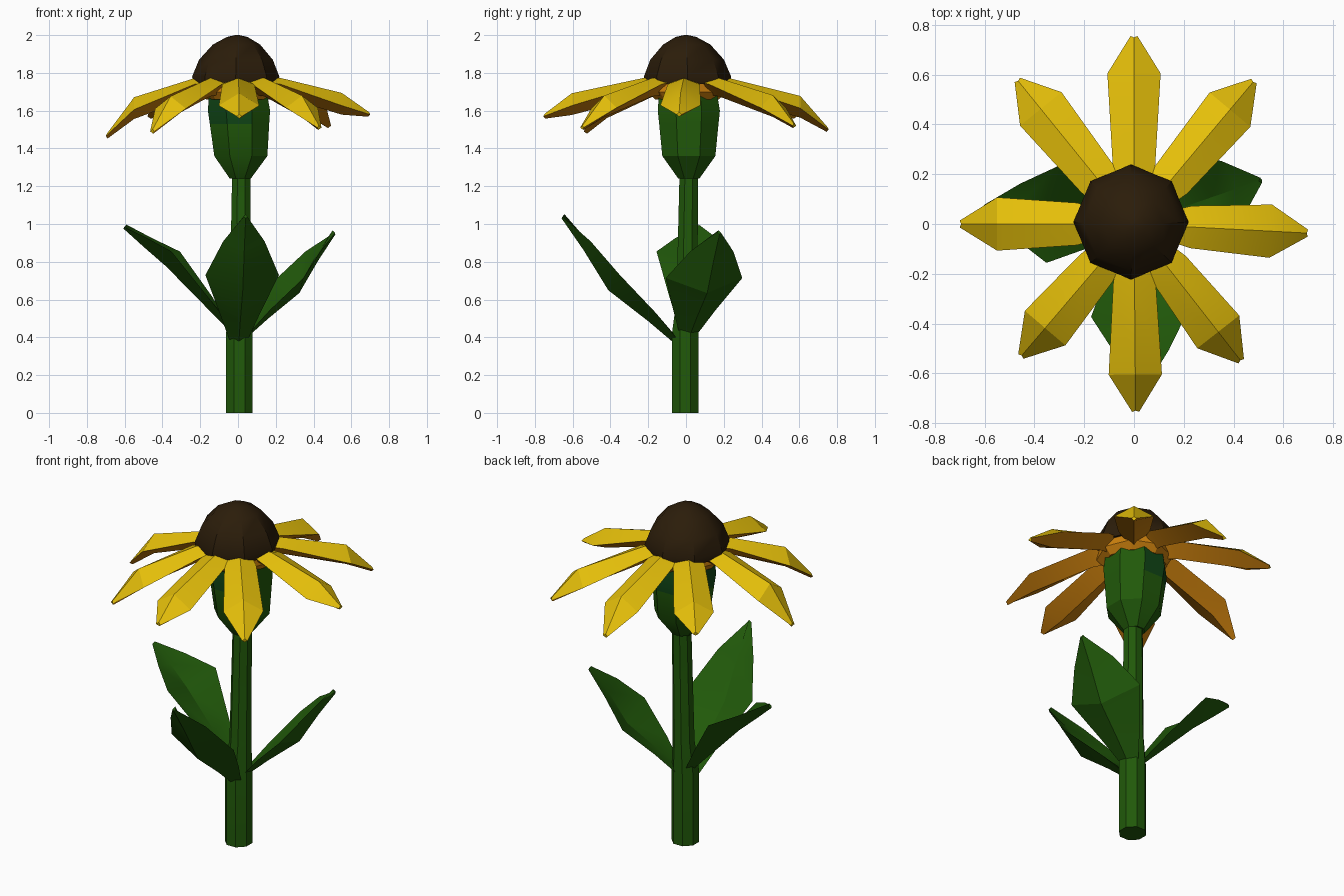
import bpy
import bmesh
from math import cos, sin, pi, radians
from mathutils import Matrix, Vector

cube = bpy.data.objects.get("Cube")
if cube:
    bpy.data.objects.remove(cube, do_unlink=True)


def material(name, rgb):
    mat = bpy.data.materials.new(name)
    mat.use_nodes = True
    mat.diffuse_color = (*rgb, 1)
    mat.node_tree.nodes["Principled BSDF"].inputs["Base Color"].default_value = (*rgb, 1)
    return mat


green = material("leaf green", (0.015, 0.1, 0.003))
dark_green = material("deep green", (0.005, 0.06, 0.008))
yellow = material("petal yellow", (0.78, 0.52, 0.003))
orange = material("petal underside orange", (0.6, 0.215, 0.004))
brown = material("cone dark brown", (0.024, 0.012, 0.003))


def skin(name, rings, mats, smooth, lower_sides=()):
    """Bridge rings of points into a closed skin; lower_sides take the second material."""
    bm = bmesh.new()
    loops = [[bm.verts.new(p) for p in ring] for ring in rings]
    count = len(loops[0])
    for a, b in zip(loops, loops[1:]):
        for i in range(count):
            j = (i + 1) % count
            face = bm.faces.new((a[i], a[j], b[j], b[i]))
            face.material_index = 1 if i in lower_sides else 0
    bm.faces.new(loops[0][::-1])
    bm.faces.new(loops[-1])
    bmesh.ops.recalc_face_normals(bm, faces=bm.faces)
    mesh = bpy.data.meshes.new(name)
    bm.to_mesh(mesh)
    bm.free()
    for mat in mats:
        mesh.materials.append(mat)
    obj = bpy.data.objects.new(name, mesh)
    bpy.context.collection.objects.link(obj)
    bpy.ops.object.select_all(action="DESELECT")
    obj.select_set(True)
    bpy.context.view_layer.objects.active = obj
    bpy.ops.object.shade_smooth_by_angle(angle=radians(smooth))
    return obj


def turned(name, profile, mats, start, smooth):
    """Eight-sided form from rows of centre x, centre y, radius, height."""
    rings = [[(x + r * cos(start + k * pi / 4), y + r * sin(start + k * pi / 4), z)
              for k in range(8)] for x, y, r, z in profile]
    return skin(name, rings, mats, smooth)


def blade(name, rows, angle, mats):
    """Pointed blade from rows of half width and (radius, height) of top, edge, bottom."""
    spin = Matrix.Rotation(radians(angle), 3, "Z")
    rings = []
    for half, top, edge, low in rows:
        ring = [(top[0], 0, top[1]), (edge[0], half, edge[1]),
                (low[0], 0, low[1]), (edge[0], -half, edge[1])]
        rings.append([spin @ Vector(p) for p in ring])
    return skin(name, rings, mats, 20, lower_sides=(1, 2))


# Stem
turned("stem", [(0.007, -0.004, 0.076, 0), (0.007, -0.004, 0.076, 0.42),
                (0.012, 0.005, 0.06, 0.6), (0.018, 0.015, 0.053, 1.28)],
       [green], pi / 8, 30)

# Flower base, darker near the top on the sides away from the left
base = turned("flower_base", [(0.012, 0.015, 0.06, 1.24), (0.015, 0.015, 0.152, 1.36),
                              (0.008, 0.015, 0.17, 1.53), (0.005, 0.015, 0.178, 1.6),
                              (0, 0.01, 0.165, 1.7)], [green, dark_green], pi / 8, 30)
for face in base.data.polygons:
    if face.center.z > 1.53 and face.normal.x < 0.5:
        face.material_index = 1

# Disc joining the petals, and the domed cone on top
turned("petal_ring", [(0, 0.005, 0.17, 1.66), (0, 0.005, 0.205, 1.7),
                      (0, 0.005, 0.2, 1.755)], [orange], 0, 30)
turned("cone", [(-0.012, 0.008, 0.225, 1.74), (-0.012, 0.008, 0.231, 1.78),
                (-0.011, 0.006, 0.195, 1.87), (-0.008, 0.004, 0.125, 1.95),
                (-0.004, 0, 0.055, 1.99), (-0.004, 0, 0.01, 2)], [brown], 0, 35)

# Petals: ridged on top, keeled underneath
petals = [(-3, 0.70, 1.58), (50, 0.75, 1.52), (90, 0.755, 1.50), (129, 0.745, 1.57),
          (180, 0.70, 1.465), (229.5, 0.70, 1.49), (270.5, 0.755, 1.57), (308, 0.70, 1.51)]
for n, (angle, length, tip) in enumerate(petals, 1):
    s = length - 0.15
    shoulder = 0.8 * 1.69 + 0.2 * (tip + 0.13)
    rows = [(0.05, (0.1, 1.775), (0.1, 1.76), (0.1, 1.69)),
            (0.085, (0.23, 1.772), (0.23, 1.74), (0.23, 1.675)),
            (0.107, (s, shoulder), (s, shoulder - 0.065), (s, shoulder - 0.115)),
            (0.014, (length - 0.005, tip + 0.012), (length, tip), (length - 0.01, tip - 0.012))]
    blade(f"petal_{n}", rows, angle, [yellow, orange])

# Leaves: cupped upward along a low midrib; lift straightens the midrib
shape = [(0, 0, 0.04, 0.2), (0.26, 0.2, 0.11, 0.6), (0.6, 0.44, 0.195, 1),
         (0.81, 0.75, 0.11, 0.6), (1, 1, 0.01, 0.1)]
leaves = [("front_leaf", -86.5, 0.66, 0.35, 1.03, 1, 0),
          ("left_leaf", 19, 0.545, 0.39, 0.945, 1.1, 0),
          ("right_leaf", 173.5, 0.61, 0.43, 0.975, 1, 1.2)]
for name, angle, length, bottom, top, wide, lift in leaves:
    rows = []
    for along, rise, half, cup in shape:
        r = 0.04 + along * (length - 0.04)
        z = bottom + (rise + (along - rise) * lift) * (top - bottom)
        rows.append((half * wide, (r - 0.015, z + 0.022),
                     (r - 0.05 * cup, z + 0.08 * cup), (r, z)))
    blade(name, rows, angle, [green])
